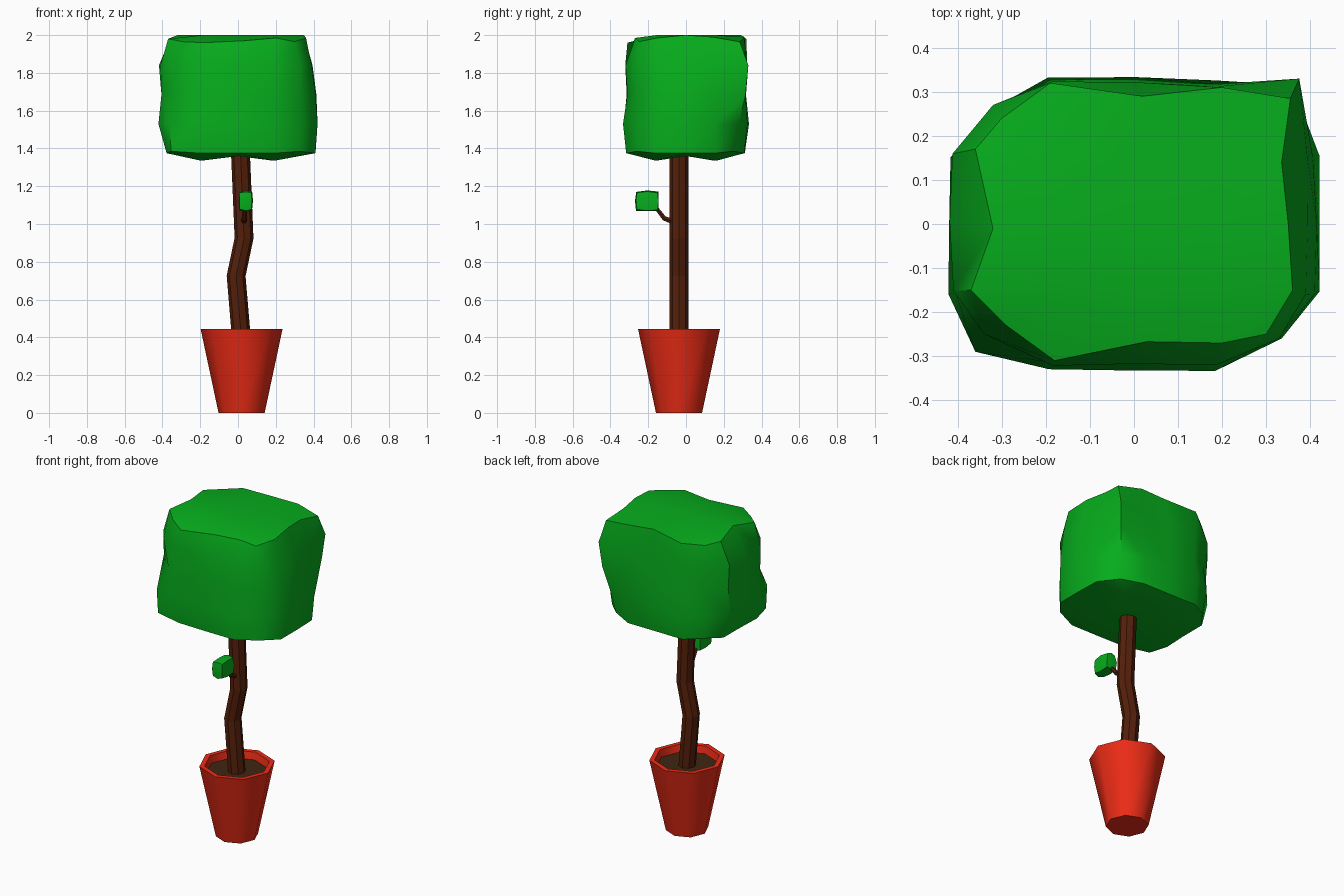
import bpy, bmesh, math, random
from math import cos, sin, pi
from mathutils import Vector

if "Cube" in bpy.data.objects:
    bpy.data.objects.remove(bpy.data.objects["Cube"])

random.seed(4)


def material(name, rgb):
    m = bpy.data.materials.new(name)
    m.diffuse_color = (*rgb, 1)
    m.use_nodes = True
    m.node_tree.nodes["Principled BSDF"].inputs["Base Color"].default_value = m.diffuse_color
    return m


GREEN = material("leaf_green", (0.002, 0.42, 0.012))
RED = material("terracotta", (0.85, 0.025, 0.008))
BROWN = material("bark", (0.09, 0.014, 0.003))
SOIL = material("soil", (0.05, 0.02, 0.006))


def finish(name, bm, mat, smooth=None):
    bmesh.ops.recalc_face_normals(bm, faces=bm.faces)
    me = bpy.data.meshes.new(name)
    bm.to_mesh(me)
    bm.free()
    me.materials.append(mat)
    ob = bpy.data.objects.new(name, me)
    bpy.context.collection.objects.link(ob)
    if smooth:
        bpy.ops.object.select_all(action='DESELECT')
        ob.select_set(True)
        bpy.context.view_layer.objects.active = ob
        bpy.ops.object.shade_smooth_by_angle(angle=math.radians(smooth))
    return ob


def loft(name, rings, mat, sides=8, smooth=None):
    """Skin a list of (centre, radius, axis) rings and cap both ends."""
    bm = bmesh.new()
    loops = []
    for c, r, axis in rings:
        q = Vector((0, 0, 1)).rotation_difference(Vector(axis))
        loops.append([bm.verts.new(Vector(c) + q @ Vector((r * cos(2 * pi * i / sides), r * sin(2 * pi * i / sides), 0)))
                      for i in range(sides)])
    for a, b in zip(loops, loops[1:]):
        for i in range(sides):
            j = (i + 1) % sides
            bm.faces.new((a[i], a[j], b[j], b[i]))
    bm.faces.new(loops[0])
    bm.faces.new(loops[-1])
    return finish(name, bm, mat, smooth)


def tube(name, pts, radii, mat, sides):
    pts = [Vector(p) for p in pts]
    rings = []
    for i, p in enumerate(pts):
        t = pts[min(i + 1, len(pts) - 1)] - pts[max(i - 1, 0)]
        rings.append((p, radii[i], t))
    return loft(name, rings, mat, sides)


def block(name, n, place, mat, smooth):
    """Cube of 2n x 2n patches per side; place() maps grid indices -n..n to a point."""
    bm = bmesh.new()
    verts = {}

    def v(key):
        if key not in verts:
            verts[key] = bm.verts.new(place(*key))
        return verts[key]

    for axis in range(3):
        for side in (-n, n):
            for a in range(-n, n):
                for b in range(-n, n):
                    quad = []
                    for da, db in ((0, 0), (1, 0), (1, 1), (0, 1)):
                        key = [a + da, b + db]
                        key.insert(axis, side)
                        quad.append(v(tuple(key)))
                    bm.faces.new(quad)
    return finish(name, bm, mat, smooth)


# Pot with thick rim, and soil inside
PX, PY = 0.019, -0.037
UP = (0, 0, 1)
pot_profile = [(0.122, 0), (0.217, 0.445), (0.187, 0.445), (0.177, 0.385)]
loft("pot", [((PX, PY, z), r, UP) for r, z in pot_profile], RED, 8, 50)
loft("soil", [((PX, PY, 0.36), 0.165, UP), ((PX, PY, 0.4), 0.178, UP)], SOIL, 8)

# Crooked trunk and side twig
tube("trunk", [(0.019, PY, 0.38), (-0.01, PY, 0.725), (0.032, PY, 0.925), (0.01, PY, 1.45)],
     [0.05] * 4, BROWN, 8)
tube("twig", [(0.03, -0.05, 1.005), (0.033, -0.115, 1.03), (0.036, -0.15, 1.075), (0.038, -0.19, 1.11)],
     [0.016, 0.014, 0.012, 0.012], BROWN, 6)

# Foliage: x, y of the four upright edges per level (bottom to top)
LEVEL_Z = (1.385, 1.53, 1.685, 1.84, 1.965)
CORNERS = {
    (-2, -2): [(-.355, -.285), (-.36, -.29), (-.295, -.27), (-.34, -.25), (-.29, -.23)],
    (2, -2): [(.33, -.26), (.335, -.26), (.33, -.255), (.33, -.26), (.3, -.25)],
    (2, 2): [(.31, .25), (.33, .28), (.36, .315), (.375, .33), (.355, .285)],
    (-2, 2): [(-.3, .245), (-.315, .265), (-.3, .255), (-.32, .27), (-.3, .24)],
}
# Top rim between the corners
RIM = {
    (-1, -2): (-.18, -.31, 1.96), (0, -2): (.03, -.267, 1.97), (1, -2): (.2, -.27, 1.985),
    (2, -1): (.36, -.15, 1.985), (2, 0): (.35, 0, 2), (2, 1): (.335, .14, 1.99),
    (1, 2): (.2, .31, 1.99), (0, 2): (.02, .29, 2), (-1, 2): (-.19, .32, 1.98),
    (-2, 1): (-.36, .17, 1.98), (-2, 0): (-.32, -.01, 2), (-2, -1): (-.37, -.15, 1.98),
}
LEFT = (-.375, -.42, -.4, -.415)
RIGHT = (.405, .42, .41, .39)
DEPTH = (.312, .33, .312, .318)


def canopy_point(i, j, k):
    lv = k + 2
    if (i, j) in CORNERS:
        return (*CORNERS[i, j][lv], LEVEL_Z[lv])
    if k == 2:
        return RIM.get((i, j), (0.19 * i, 0.155 * j, 2.0))
    x = LEFT[lv] if i == -2 else RIGHT[lv] if i == 2 else 0.19 * i
    y = DEPTH[lv] * j / 2 if abs(j) == 2 else 0.155 * j
    z = LEVEL_Z[lv]
    if k == -2:
        edge = abs(i) == 2 or abs(j) == 2
        z = 1.375 if edge else 1.335 if i and j else 1.36
    w = 0.006
    return (x + random.uniform(-w, w), y + random.uniform(-w, w), z)


block("foliage", 2, canopy_point, GREEN, 40)


# Small tuft on the twig
def tuft_point(i, j, k):
    s = 1 - 0.08 * max(0, abs(i) + abs(j) + abs(k) - 1)
    w = 0.003
    return [c + h * a * s + random.uniform(-w, w)
            for c, h, a in zip((0.041, -0.207, 1.122), (0.036, 0.064, 0.054), (i, j, k))]


block("twig_tuft", 1, tuft_point, GREEN, 40)
